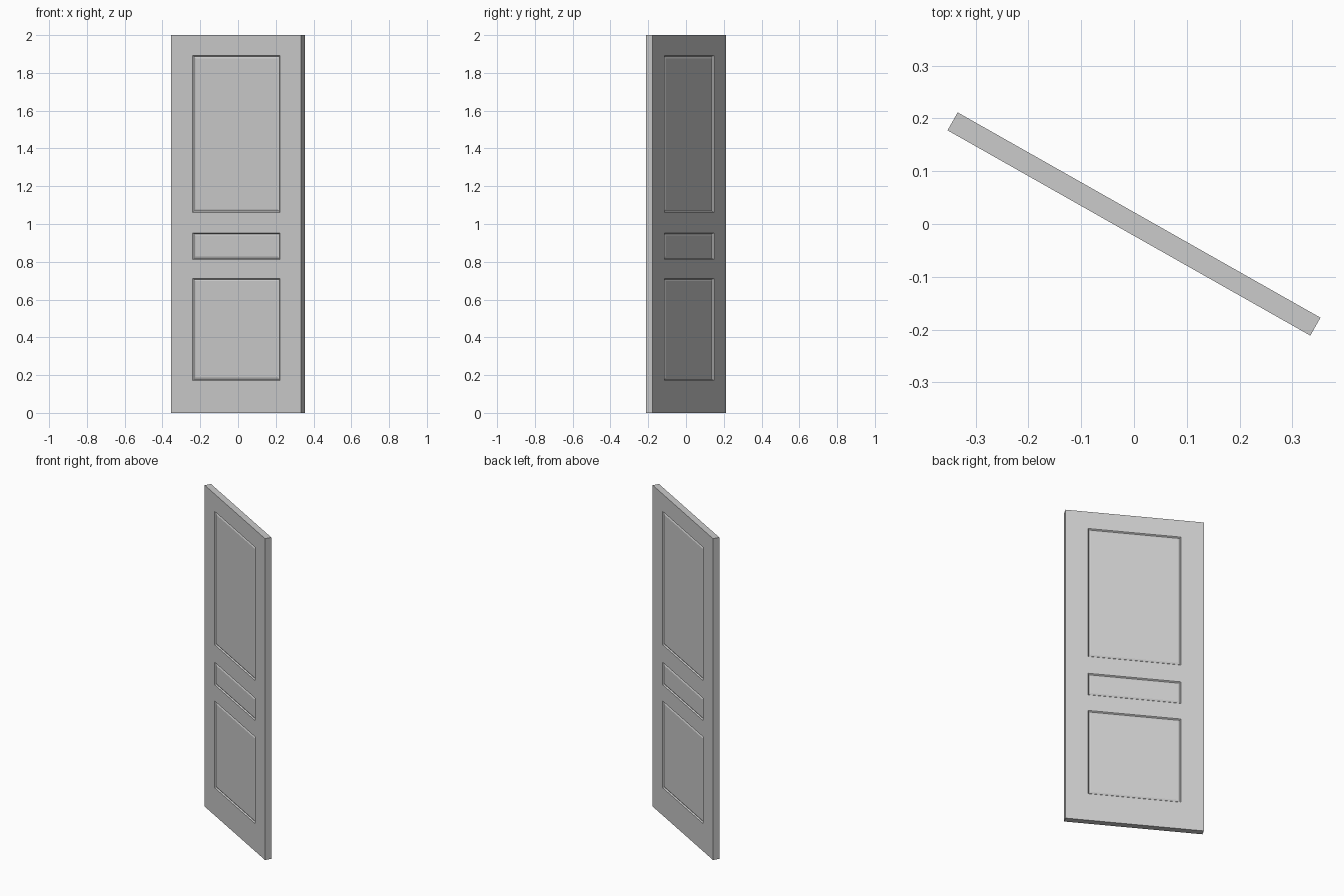
import bpy, bmesh, math
from mathutils import Matrix, Vector

if "Cube" in bpy.data.objects:
    bpy.data.objects.remove(bpy.data.objects["Cube"])

WIDTH, THICK, HEIGHT = 0.79, 0.039, 2.0
ANGLE = math.radians(-29.5)
HALF_PANEL = 0.265
PANELS = [(0.172, 0.712), (0.813, 0.953), (1.062, 1.892)]  # bottom and top of each panel

# Door slab
bm = bmesh.new()
bmesh.ops.create_cube(bm, size=1)
bmesh.ops.scale(bm, vec=(WIDTH, THICK, HEIGHT), verts=bm.verts)
bmesh.ops.translate(bm, vec=(0, 0, HEIGHT / 2), verts=bm.verts)


def cut(point, normal):
    bmesh.ops.bisect_plane(bm, geom=bm.verts[:] + bm.edges[:] + bm.faces[:],
                           plane_co=point, plane_no=normal)


# Stiles and rails
for x in (-HALF_PANEL, HALF_PANEL):
    cut((x, 0, 0), (1, 0, 0))
for pair in PANELS:
    for z in pair:
        cut((0, 0, z), (0, 0, 1))


def is_panel(face):
    c = face.calc_center_median()
    return (abs(face.normal.y) > 0.9 and abs(c.x) < HALF_PANEL
            and any(lo < c.z < hi for lo, hi in PANELS))


# Moulded panels on both faces: slope down to a groove, then a raised field
bm.normal_update()
panels = [f for f in bm.faces if is_panel(f)]
for thickness, depth in ((0.008, -0.007), (0.013, 0.004)):
    bmesh.ops.inset_individual(bm, faces=panels, thickness=thickness, depth=depth)
    bm.normal_update()

# Turn the door to its open angle
bmesh.ops.rotate(bm, cent=Vector(), matrix=Matrix.Rotation(ANGLE, 3, 'Z'), verts=bm.verts)
bmesh.ops.recalc_face_normals(bm, faces=bm.faces)

mesh = bpy.data.meshes.new("door_leaf")
bm.to_mesh(mesh)
bm.free()
bpy.context.collection.objects.link(bpy.data.objects.new("door_leaf", mesh))
